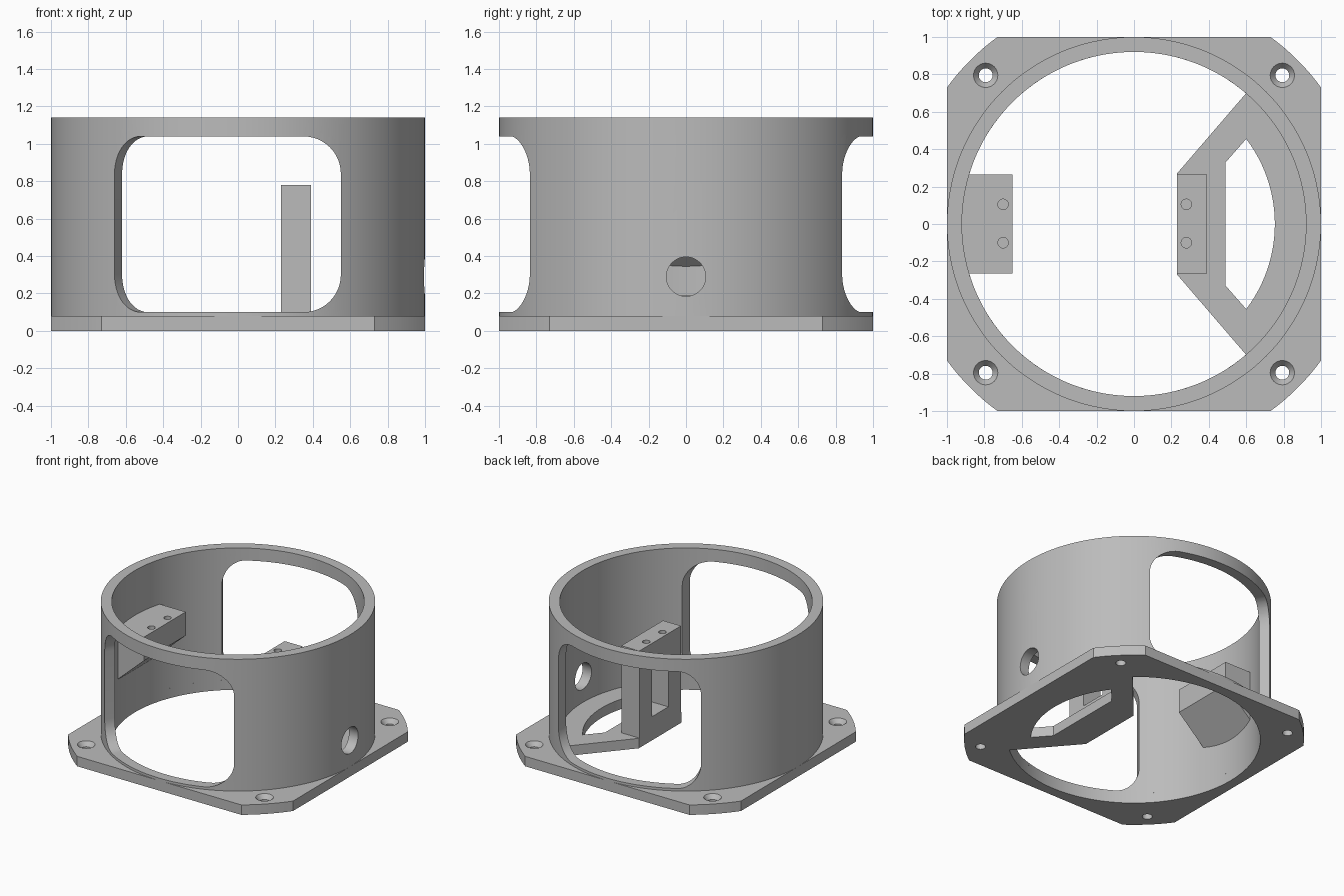
import bpy, bmesh
from math import sin, cos, radians, atan2, degrees

if "Cube" in bpy.data.objects:
    bpy.data.objects.remove(bpy.data.objects["Cube"])

grey = bpy.data.materials.new("plain grey")
grey.use_nodes = True
colour = (0.5, 0.5, 0.5, 1)
grey.diffuse_color = colour
grey.node_tree.nodes["Principled BSDF"].inputs["Base Color"].default_value = colour

PLATE, TOP, BORE = 0.08, 1.14, 0.92


def arc(radius, start, end, steps, cx=0, cy=0):
    angles = [radians(start + (end - start) * i / steps) for i in range(steps + 1)]
    return [(cx + radius * cos(a), cy + radius * sin(a)) for a in angles]


def circle(radius, cx=0, cy=0, steps=32):
    return arc(radius, 0, 360, steps, cx, cy)[:-1]


def rect(x0, x1, y0, y1):
    return [(x0, y0), (x1, y0), (x1, y1), (x0, y1)]


def rounded_rect(x0, x1, y0, y1, r):
    corners = [(x1 - r, y1 - r), (x0 + r, y1 - r), (x0 + r, y0 + r), (x1 - r, y0 + r)]
    return [p for i, (x, y) in enumerate(corners)
            for p in arc(r, 90 * i, 90 * i + 90, 12, x, y)]


def loft(name, first, second):
    """Closed solid between two matching loops of 3D points."""
    bm = bmesh.new()
    a = [bm.verts.new(p) for p in first]
    b = [bm.verts.new(p) for p in second]
    bm.faces.new(a)
    bm.faces.new(b)
    for i in range(len(a)):
        j = (i + 1) % len(a)
        bm.faces.new((a[i], a[j], b[j], b[i]))
    bmesh.ops.recalc_face_normals(bm, faces=bm.faces)
    mesh = bpy.data.meshes.new(name)
    bm.to_mesh(mesh)
    bm.free()
    mesh.materials.append(grey)
    obj = bpy.data.objects.new(name, mesh)
    bpy.context.collection.objects.link(obj)
    return obj


def prism(name, outline, lo, hi, axis="z"):
    place = {"x": lambda p, t: (t, p[0], p[1]),
             "y": lambda p, t: (p[0], t, p[1]),
             "z": lambda p, t: (p[0], p[1], t)}[axis]
    return loft(name, [place(p, lo) for p in outline], [place(p, hi) for p in outline])


def cut(obj, cutter):
    cutter.hide_render = True
    mod = obj.modifiers.new("cut", "BOOLEAN")
    mod.operation = "DIFFERENCE"
    mod.solver = "EXACT"
    mod.object = cutter
    bpy.context.view_layer.objects.active = obj
    bpy.ops.object.modifier_apply(modifier=mod.name)
    bpy.data.objects.remove(cutter)


# Base plate: square with arc-trimmed corners
corner = 0.73
half = degrees(atan2(1, corner)) - 45
radius = (1 + corner ** 2) ** 0.5
outline = [p for k in range(4)
           for p in arc(radius, 45 + 90 * k - half, 45 + 90 * k + half, 8)]
plate = prism("base_plate", outline, 0, PLATE)

# Bore that leaves a tapered bridge on one side, and a window in the bridge
bridge = degrees(atan2(0.70, 0.60))
cut(plate, prism("bore", arc(BORE, bridge, 360 - bridge, 96) + [(0.23, -0.27), (0.23, 0.27)], -1, 1))
slot = degrees(atan2(0.455, 0.60))
cut(plate, prism("bridge_window", arc(0.753, -slot, slot, 24) + [(0.49, 0.33), (0.49, -0.33)], -1, 1))

# Countersunk screw holes in the corners
for sx in (-1, 1):
    for sy in (-1, 1):
        x, y = 0.793 * sx, 0.795 * sy
        cut(plate, prism("screw_hole", circle(0.037, x, y), -1, 1))
        cut(plate, loft("countersink",
                        [(*p, 0.045) for p in circle(0.037, x, y)],
                        [(*p, PLATE + 0.005) for p in circle(0.069, x, y)]))

# Cylindrical wall
wall = prism("cylinder_wall", circle(1, steps=144), PLATE, TOP)
cut(wall, prism("wall_bore", circle(BORE, steps=144), -1, 2))

# Front and back windows, each with one slanted side
for s in (-1, 1):
    outer = rounded_rect(-0.86, 0.55, 0.10, 1.04, 0.2)
    inner = rounded_rect(-0.517, 0.55, 0.10, 1.04, 0.2)
    cut(wall, loft("wall_window", [(x, 1.1 * s, z) for x, z in outer],
                   [(x, 0.5 * s, z) for x, z in inner]))

# Round cable hole in the side
cut(wall, prism("cable_hole", circle(0.105, 0, 0.29, 48), 0.7, 1.2, "x"))

# Mounting tower standing on the bridge, with a slot through it
tower = prism("mounting_tower", rect(0.23, 0.39, -0.265, 0.265), PLATE, 0.78)
cut(tower, prism("tower_slot", rect(-0.105, 0.105, 0.19, 0.59), 0, 0.6, "x"))

# Wall bracket with a sloped underside
bracket = prism("wall_bracket",
                [(-0.65, 0.78), (-0.65, 0.59), (-0.95, 0.318), (-0.95, 0.78)],
                -0.265, 0.265, "y")

# Blind pilot holes in both mounts
for obj, x in ((tower, 0.28), (bracket, -0.70)):
    for y in (-0.1, 0.105):
        cut(obj, prism("pilot_hole", circle(0.028, x, y, 24), 0.64, 0.9))

# Smooth the round surfaces, keep edges sharp
bpy.ops.object.select_all(action="DESELECT")
for obj in (plate, wall, tower, bracket):
    obj.select_set(True)
bpy.context.view_layer.objects.active = wall
bpy.ops.object.shade_smooth_by_angle(angle=radians(30))
